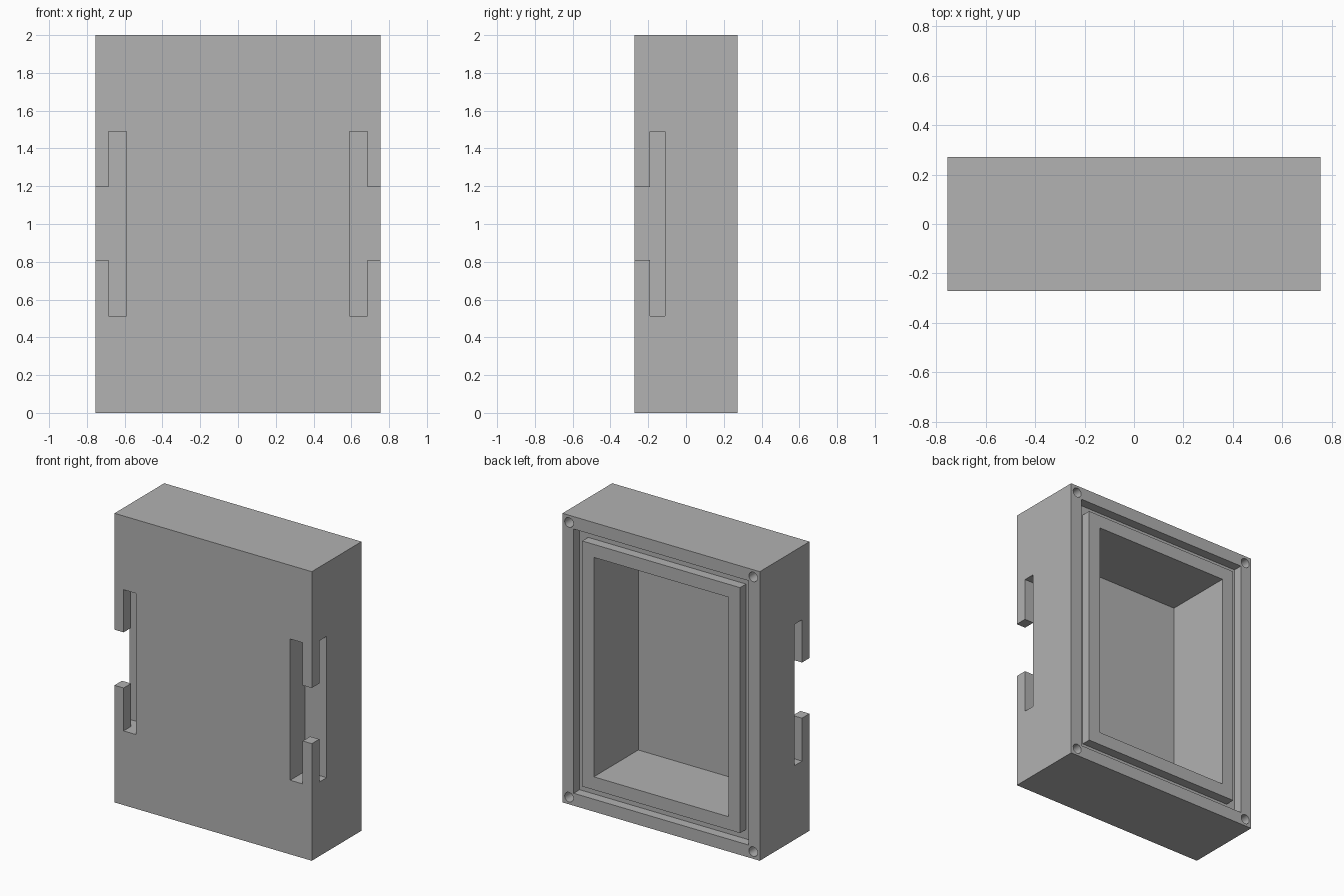
import bpy
import bmesh
from mathutils import Matrix, Vector

if "Cube" in bpy.data.objects:
    bpy.data.objects.remove(bpy.data.objects["Cube"], do_unlink=True)

# Overall half width, half depth and height
W, D, H = 0.755, 0.272, 2.0
MID = H / 2

grey = bpy.data.materials.new("plain_grey")
grey.use_nodes = True
grey.diffuse_color = (0.445, 0.445, 0.445, 1)
grey.node_tree.nodes["Principled BSDF"].inputs["Base Color"].default_value = grey.diffuse_color


def finish(bm, name):
    bmesh.ops.recalc_face_normals(bm, faces=bm.faces)
    mesh = bpy.data.meshes.new(name)
    bm.to_mesh(mesh)
    bm.free()
    mesh.materials.append(grey)
    obj = bpy.data.objects.new(name, mesh)
    bpy.context.collection.objects.link(obj)
    return obj


def prism(name, outline, z0, z1):
    """Vertical prism over an outline in x and y."""
    bm = bmesh.new()
    base = bm.faces.new([bm.verts.new((x, y, z0)) for x, y in outline])
    top = bmesh.ops.extrude_face_region(bm, geom=[base])["geom"]
    verts = [v for v in top if isinstance(v, bmesh.types.BMVert)]
    bmesh.ops.translate(bm, verts=verts, vec=Vector((0, 0, z1 - z0)))
    return finish(bm, name)


def box(name, x0, x1, y0, y1, z0, z1):
    return prism(name, [(x0, y0), (x1, y0), (x1, y1), (x0, y1)], z0, z1)


def centred_box(name, half_x, half_z, y0, y1):
    return box(name, -half_x, half_x, y0, y1, MID - half_z, MID + half_z)


def cut(target, cutter):
    """Subtract the cutter for good and discard it."""
    mod = target.modifiers.new("cut", "BOOLEAN")
    mod.operation = "DIFFERENCE"
    mod.solver = "EXACT"
    mod.object = cutter
    bpy.context.view_layer.objects.active = target
    bpy.ops.object.modifier_apply(modifier=mod.name)
    bpy.data.objects.remove(cutter, do_unlink=True)


# Solid case
case = box("enclosure_case", -W, W, -D, D, 0, H)

# Seal groove around the opening, leaving an inner lip
groove = centred_box("groove_cutter", 0.669, 0.914, D - 0.065, D + 0.1)
cut(groove, centred_box("lip_core", 0.604, 0.849, 0, D + 0.3))
cut(case, groove)

# Main cavity, open at the back
cut(case, centred_box("cavity_cutter", 0.515, 0.759, -0.214, D + 0.1))

# Strap slots: L-shaped channel behind each front corner, with a corner notch
for side in (-1, 1):
    channel = [(0.59, -0.4), (0.685, -0.4), (0.685, -0.19),
               (0.9, -0.19), (0.9, -0.11), (0.59, -0.11)]
    cut(case, prism("slot_cutter", [(side * x, y) for x, y in channel], 0.513, 1.49))
    xs = sorted((side * 0.64, side * 0.9))
    cut(case, box("notch_cutter", xs[0], xs[1], -0.4, -0.15, 0.81, 1.195))

# Screw holes in the back corners
for side in (-1, 1):
    for z in (0.05, H - 0.05):
        bm = bmesh.new()
        bmesh.ops.create_cone(bm, cap_ends=True, segments=32, radius1=0.033,
                              radius2=0.033, depth=0.5,
                              matrix=Matrix.Translation((side * (W - 0.05), D, z))
                              @ Matrix.Rotation(1.5707963, 4, "X"))
        cut(case, finish(bm, "screw_hole_cutter"))

bpy.ops.object.select_all(action="DESELECT")
case.select_set(True)
bpy.context.view_layer.objects.active = case
bpy.ops.object.shade_smooth_by_angle()
